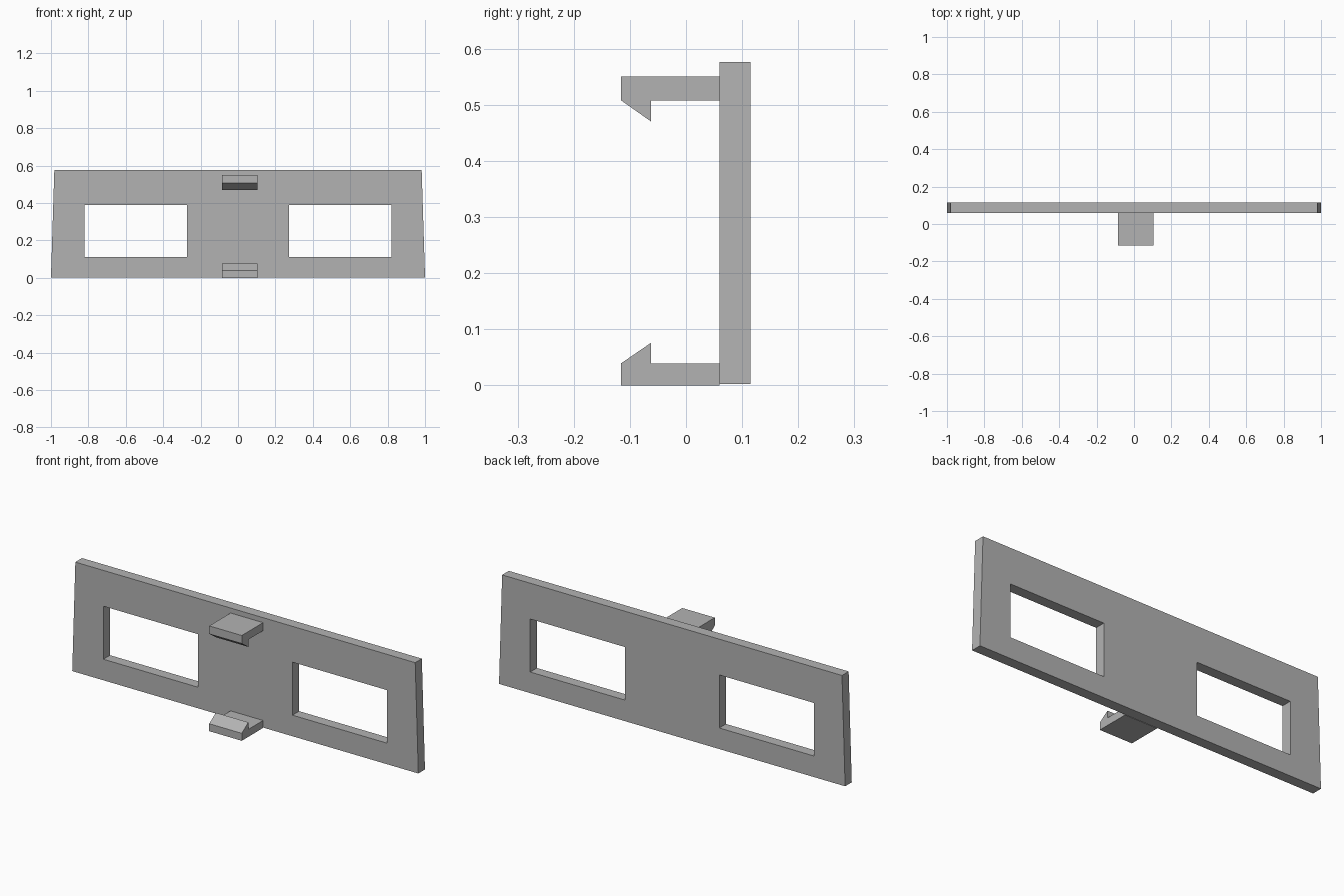
import bpy, bmesh
from math import radians

cube = bpy.data.objects.get("Cube")
if cube:
    bpy.data.objects.remove(cube, do_unlink=True)

grey = bpy.data.materials.new("plain grey")
grey.use_nodes = True
COLOUR = (0.45, 0.45, 0.45, 1)
grey.diffuse_color = COLOUR
grey.node_tree.nodes["Principled BSDF"].inputs["Base Color"].default_value = COLOUR


def extruded(name, outlines, depth, location, rotation):
    """Fill closed outlines (inner ones become holes) and extrude to a mesh."""
    curve = bpy.data.curves.new(name, "CURVE")
    curve.dimensions = "2D"
    curve.fill_mode = "BOTH"
    curve.extrude = depth / 2
    for outline in outlines:
        spline = curve.splines.new("POLY")
        spline.points.add(len(outline) - 1)
        for point, (u, v) in zip(spline.points, outline):
            point.co = (u, v, 0, 1)
        spline.use_cyclic_u = True
    temp = bpy.data.objects.new(name + " outline", curve)
    bpy.context.collection.objects.link(temp)
    graph = bpy.context.evaluated_depsgraph_get()
    mesh = bpy.data.meshes.new_from_object(temp.evaluated_get(graph))
    bpy.data.objects.remove(temp, do_unlink=True)

    # Weld caps to walls and merge flat triangles
    bm = bmesh.new()
    bm.from_mesh(mesh)
    bmesh.ops.remove_doubles(bm, verts=bm.verts, dist=0.0001)
    bmesh.ops.recalc_face_normals(bm, faces=bm.faces)
    for face in bm.faces:
        face.smooth = False
    bm.to_mesh(mesh)
    bm.free()
    mesh.name = name
    mesh.materials.clear()
    mesh.materials.append(grey)
    obj = bpy.data.objects.new(name, mesh)
    obj.location = location
    obj.rotation_euler = [radians(a) for a in rotation]
    bpy.context.collection.objects.link(obj)
    return obj


# Tapered plate with two rectangular windows
plate = [(-1, 0.002), (1, 0.002), (0.982, 0.576), (-0.982, 0.576)]
windows = [[(s * 0.273, 0.112), (s * 0.82, 0.112), (s * 0.82, 0.389), (s * 0.273, 0.389)]
           for s in (-1, 1)]
extruded("plate", [plate] + windows, 0.055, (0, 0.0875, 0), (90, 0, 0))


# Snap hooks: flat arm with a sloped tooth at its end
def hook(name, outer, inner, tip):
    profile = [(0.06, outer), (-0.116, outer), (-0.116, inner),
               (-0.062, tip), (-0.062, inner), (0.06, inner)]
    extruded(name, [profile], 0.188, (0.009, 0, 0), (90, 0, 90))


hook("lower_hook", 0, 0.039, 0.076)
hook("upper_hook", 0.55, 0.508, 0.47)
